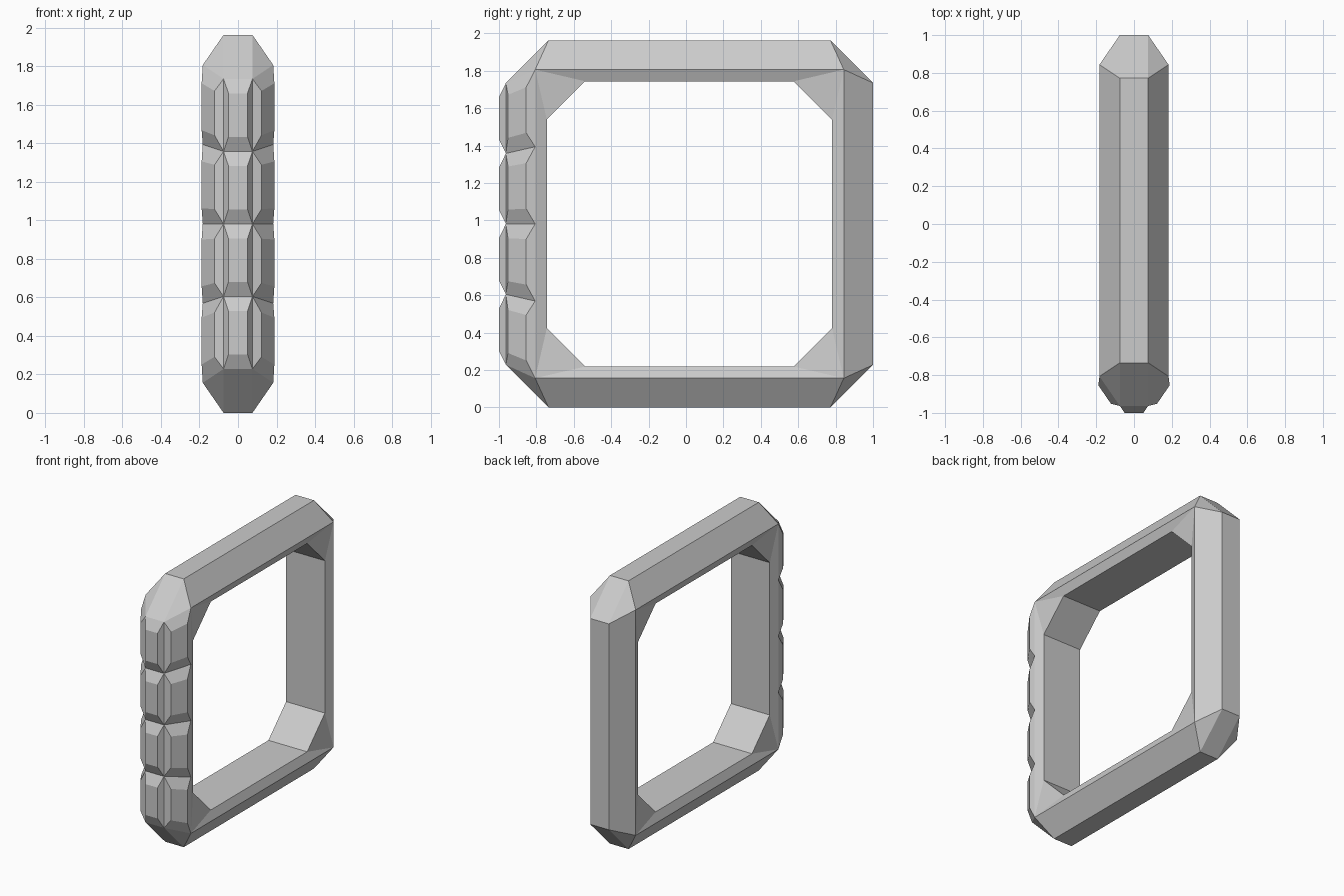
import bpy, bmesh
from mathutils import Vector

if "Cube" in bpy.data.objects:
    bpy.data.objects.remove(bpy.data.objects["Cube"])

YC, ZC = 0.0185, 0.9815      # centre of the square ring
OUT, MID, INN = 0.9815, 0.825, 0.7625   # half sizes of the three loops
XO, XM, XI = 0.075, 0.183, 0.157        # half widths of the three loops
PANELS = 4

bm = bmesh.new()


def chamfered(half, cut):
    """Octagon in y/z; points 2k and 2k+1 surround corner k."""
    c = half - cut
    return [(half, c), (c, half), (-c, half), (-half, c),
            (-half, -c), (-c, -half), (c, -half), (half, -c)]


def point(x, p):
    return Vector((x, p[0] + YC, p[1] + ZC))


def face(*pts):
    bm.faces.new([bm.verts.new(p) for p in pts])


def lerp2(q, u, v):
    return q[0].lerp(q[1], u).lerp(q[3].lerp(q[2], u), v)


def grip_strip(a0, b0, a1, b1, u, v, depth, outward):
    """Strip from edge a0-b0 up to a1-b1, split into raised finger pads."""
    n = (b0 - a0).cross(a1 - a0).normalized()
    if n.dot(outward) < 0:
        n = -n
    for i in range(PANELS):
        s, t = i / PANELS, (i + 1) / PANELS
        q = [a0.lerp(a1, s), b0.lerp(b1, s), b0.lerp(b1, t), a0.lerp(a1, t)]
        top = [lerp2(q, *c) + n * depth
               for c in ((u, v), (1 - u, v), (1 - u, 1 - v), (u, 1 - v))]
        face(*top)
        for k in range(4):
            m = (k + 1) % 4
            face(q[k], q[m], top[m], top[k])


outer = chamfered(OUT, 0.228)
inner = chamfered(INN, 0.205)
mid = [(MID, MID), (-MID, MID), (-MID, -MID), (MID, -MID)]

# Outer and inner bands (segment 3 of the outer band is the grip)
for i in range(8):
    j = (i + 1) % 8
    if i != 3:
        face(*[point(x, p) for x, p in ((-XO, outer[i]), (XO, outer[i]), (XO, outer[j]), (-XO, outer[j]))])
    face(*[point(x, p) for x, p in ((-XI, inner[i]), (-XI, inner[j]), (XI, inner[j]), (XI, inner[i]))])

# Sloped sides, mirrored left and right
for s in (-1, 1):
    for loop, x in ((outer, XO), (inner, XI)):
        for k in range(4):
            m = (k + 1) % 4
            a, b, c = loop[2 * k], loop[2 * k + 1], loop[(2 * k + 2) % 8]
            face(point(s * x, a), point(s * x, b), point(s * XM, mid[k]))
            if not (loop is outer and k == 1):
                face(point(s * x, b), point(s * x, c), point(s * XM, mid[m]), point(s * XM, mid[k]))
    # Side finger pads
    grip_strip(point(s * XO, outer[4]), point(s * XM, mid[2]),
               point(s * XO, outer[3]), point(s * XM, mid[1]),
               0.19, 0.2, 0.032, Vector((s, -1, 0)))

# Centre finger pads
grip_strip(point(-XO, outer[4]), point(XO, outer[4]), point(-XO, outer[3]), point(XO, outer[3]),
           0.17, 0.2, 0.037, Vector((0, -1, 0)))

bmesh.ops.remove_doubles(bm, verts=bm.verts, dist=0.0005)
bmesh.ops.recalc_face_normals(bm, faces=bm.faces)
mesh = bpy.data.meshes.new("grip_ring")
bm.to_mesh(mesh)
bm.free()
bpy.context.collection.objects.link(bpy.data.objects.new("grip_ring", mesh))
